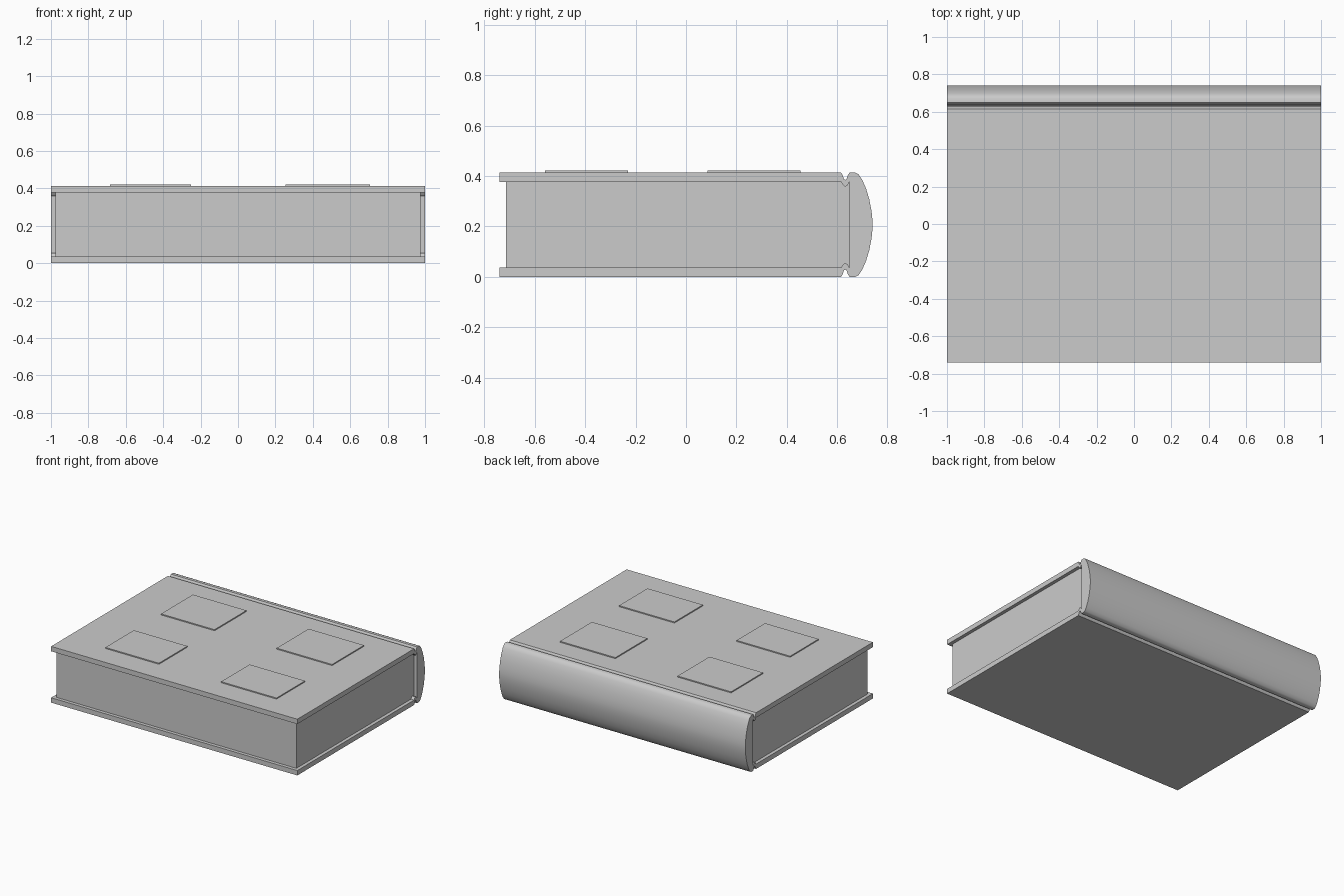
import bpy, bmesh

if "Cube" in bpy.data.objects:
    bpy.data.objects.remove(bpy.data.objects["Cube"])

H = 0.413  # height of the closed cover


def finish(name, bm):
    bmesh.ops.recalc_face_normals(bm, faces=bm.faces)
    mesh = bpy.data.meshes.new(name)
    bm.to_mesh(mesh)
    bm.free()
    obj = bpy.data.objects.new(name, mesh)
    bpy.context.collection.objects.link(obj)
    return obj


def box(name, x0, x1, y0, y1, z0, z1):
    bm = bmesh.new()
    bmesh.ops.create_cube(bm, size=1)
    for v in bm.verts:
        v.co.x = x1 if v.co.x > 0 else x0
        v.co.y = y1 if v.co.y > 0 else y0
        v.co.z = z1 if v.co.z > 0 else z0
    return finish(name, bm)


def mirrored(points):
    return [(y, H - z) for y, z in reversed(points)]


# Cover: lower half of the outline, mirrored to the upper half, swept along x
outer = [(-0.74, 0), (0.615, 0), (0.621, 0.008), (0.627, 0.026), (0.632, 0.029),
         (0.637, 0.026), (0.643, 0.008), (0.649, 0), (0.672, 0), (0.684, 0.006),
         (0.698, 0.026), (0.714, 0.062), (0.727, 0.105), (0.736, 0.152), (0.74, 0.19)]
inner = [(0.648, 0.036), (0.641, 0.049), (0.635, 0.054), (0.628, 0.054),
         (0.621, 0.045), (0.615, 0.036), (-0.74, 0.036)]
profile = outer + mirrored(outer) + mirrored(inner) + inner

bm = bmesh.new()
face = bm.faces.new([bm.verts.new((-1, y, z)) for y, z in profile])
result = bmesh.ops.extrude_face_region(bm, geom=[face])
moved = [g for g in result["geom"] if isinstance(g, bmesh.types.BMVert)]
bmesh.ops.translate(bm, verts=moved, vec=(2, 0, 0))
cover = finish("cover", bm)
bpy.context.view_layer.objects.active = cover
cover.select_set(True)
bpy.ops.object.shade_smooth_by_angle(angle=0.5)
cover.select_set(False)

# Page block
box("pages", -0.975, 0.975, -0.715, 0.648, 0.036, H - 0.036)

# Raised panels on the front board
for side, x0, x1 in (("left", -0.685, -0.25), ("right", 0.255, 0.705)):
    for row, y0, y1 in (("lower", -0.56, -0.23), ("upper", 0.085, 0.455)):
        box(f"{row}_{side}_panel", x0, x1, y0, y1, H - 0.005, 0.421)
